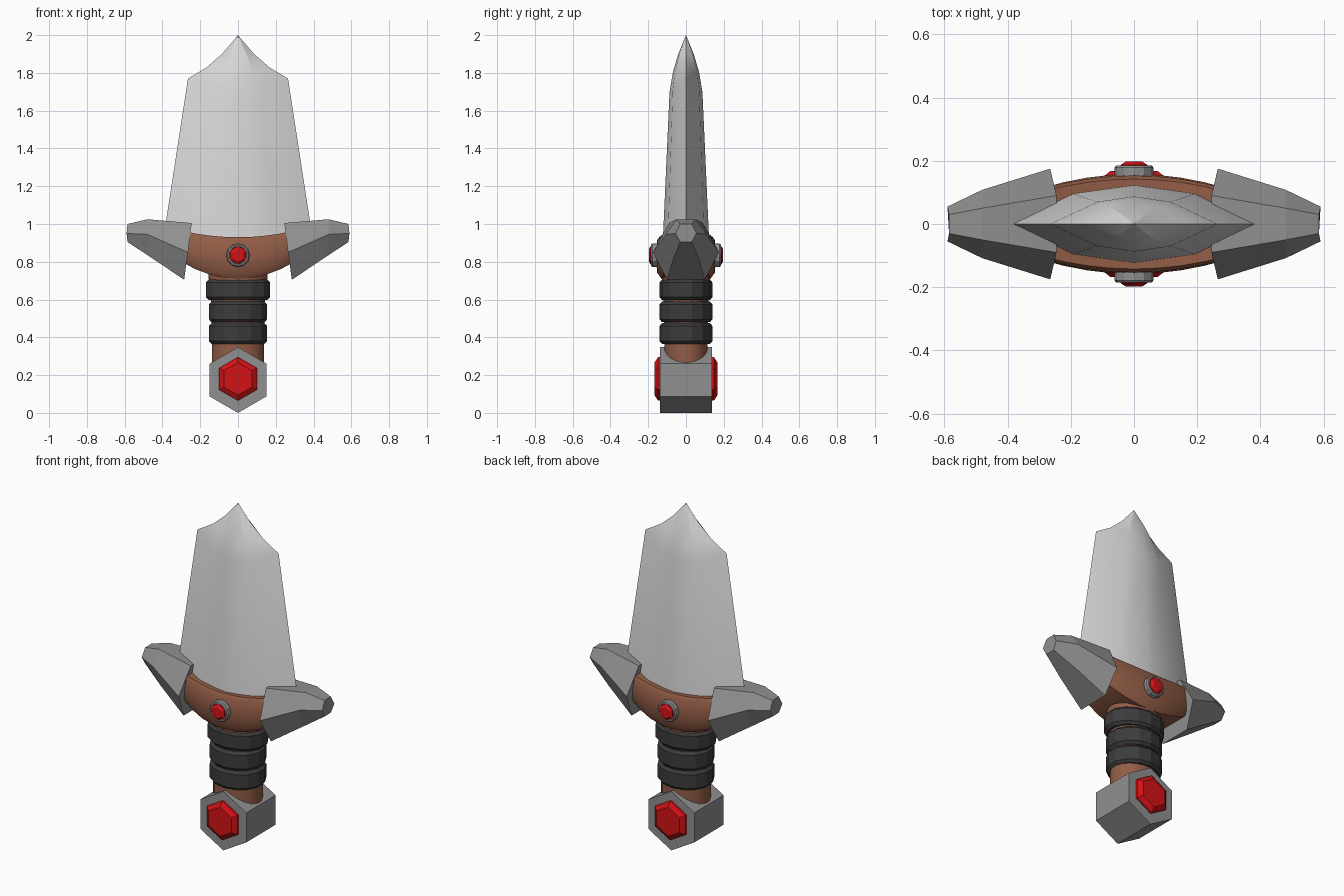
import bpy, bmesh, math

cube = bpy.data.objects.get("Cube")
if cube:
    bpy.data.objects.remove(cube, do_unlink=True)


def material(name, rgb):
    m = bpy.data.materials.new(name)
    m.use_nodes = True
    color = (*rgb, 1)
    m.diffuse_color = color
    m.node_tree.nodes["Principled BSDF"].inputs["Base Color"].default_value = color
    return m


BLADE = material("bright steel", (0.68, 0.68, 0.68))
STEEL = material("grey steel", (0.28, 0.28, 0.28))
BROWN = material("brown leather", (0.29, 0.11, 0.062))
WRAP = material("black wrap", (0.045, 0.045, 0.045))
RED = material("red gem", (0.65, 0.006, 0.008))


def loft(name, rings, mat, smooth=None):
    """Skin a row of equal-length point rings and cap both ends."""
    bm = bmesh.new()
    rows = [[bm.verts.new(p) for p in ring] for ring in rings]
    n = len(rows[0])
    for a, b in zip(rows, rows[1:]):
        for i in range(n):
            j = (i + 1) % n
            bm.faces.new((a[i], a[j], b[j], b[i]))
    bm.faces.new(rows[0])
    bm.faces.new(rows[-1])
    bmesh.ops.remove_doubles(bm, verts=bm.verts, dist=0.0001)
    bmesh.ops.recalc_face_normals(bm, faces=bm.faces)
    mesh = bpy.data.meshes.new(name)
    bm.to_mesh(mesh)
    bm.free()
    mesh.materials.append(mat)
    if smooth:
        mesh.polygons.foreach_set("use_smooth", [True] * len(mesh.polygons))
        mesh.set_sharp_from_angle(angle=math.radians(smooth))
    obj = bpy.data.objects.new(name, mesh)
    bpy.context.collection.objects.link(obj)
    return obj


def lathe(name, profile, mat, depth, sides, smooth=None):
    """Upright oval part from (half width, z) pairs."""
    angles = [math.tau * (i + 0.5) / sides for i in range(sides)]
    rings = [[(r * math.cos(a), r * depth * math.sin(a), z) for a in angles]
             for r, z in profile]
    return loft(name, rings, mat, smooth)


def disc(name, z, rx, rz, steps, mat, sides=6):
    """Front-to-back part with a point upward, from (scale, y) steps."""
    angles = [math.tau * i / sides + math.pi / 2 for i in range(sides)]
    k = 1 / math.cos(math.pi / 6) if sides == 6 else 1
    rings = [[(s * rx * k * math.cos(a), y, z + s * rz * math.sin(a)) for a in angles]
             for s, y in steps]
    return loft(name, rings, mat)


# Blade: eight-sided section, tapering to a concave point
def blade_ring(z, edge, mid, mid_y, ridge, drop):
    return [(edge, 0, z), (mid, mid_y, z + drop), (0, ridge, z + drop * 1.2),
            (-mid, mid_y, z + drop), (-edge, 0, z), (-mid, -mid_y, z + drop),
            (0, -ridge, z + drop * 1.2), (mid, -mid_y, z + drop)]


loft("blade", [
    blade_ring(0.86, 0.405, 0.20, 0.098, 0.125, 0),
    blade_ring(1.77, 0.265, 0.115, 0.070, 0.087, -0.06),
    blade_ring(1.83, 0.165, 0.08, 0.058, 0.069, -0.02),
    blade_ring(1.90, 0.085, 0.045, 0.034, 0.041, 0),
    blade_ring(1.95, 0.042, 0.022, 0.017, 0.021, 0),
    blade_ring(2.0, 0, 0, 0, 0, 0)], BLADE, 25)

# Guard: curved leather band with a lens-shaped plan
rings = []
for i in range(13):
    x = -0.45 + 0.075 * i
    h = 0.158 * (1 - (x / 0.55) ** 2)
    low, high = 0.71 + x * x, 0.93 + 0.38 * x * x
    side = [(0.82, 0), (0.97, 0.15), (1, 0.5), (0.97, 0.93), (0.9, 1)]
    outline = side + [(-w, t) for w, t in reversed(side)]
    rings.append([(x, w * h, low + t * (high - low)) for w, t in outline])
loft("guard_band", rings, BROWN, 35)


# Guard tips: faceted steel claws
def claw_ring(top, side, bottom):
    pts = [top, side, bottom]
    return pts + [(x, -y, z) for x, y, z in reversed(pts)]


for label, s in (("left", 1), ("right", -1)):
    rings = [
        claw_ring((0.245, 0.09, 1.005), (0.265, 0.175, 0.85), (0.285, 0.10, 0.705)),
        claw_ring((0.48, 0.05, 1.025), (0.48, 0.108, 0.945), (0.46, 0.065, 0.822)),
        claw_ring((0.585, 0.03, 1.0), (0.59, 0.055, 0.95), (0.585, 0.03, 0.905))]
    loft(label + "_guard_tip", [[(s * x, y, z) for x, y, z in r] for r in rings], STEEL)

# Grip and its three wraps
lathe("grip", [(0.14, 0.25), (0.14, 0.40), (0.145, 0.60), (0.16, 0.74)],
      BROWN, 0.83, 20, 40)
for i, (low, high, r) in enumerate([(0.365, 0.475, 0.158), (0.48, 0.59, 0.158),
                                    (0.598, 0.705, 0.175)]):
    lathe(f"grip_wrap_{i + 1}",
          [(r - 0.015, low), (r, low + 0.015), (r, high - 0.015), (r - 0.015, high)],
          WRAP, 0.14 / r, 14)

# Pommel
disc("pommel", 0.174, 0.15, 0.174, [(1, -0.137), (1, 0.137)], STEEL)

# Gems and settings on front and back
for label, s in (("front", -1), ("back", 1)):
    disc(label + "_pommel_gem", 0.18, 0.10, 0.115,
         [(1, s * 0.12), (1, s * 0.148), (0.75, s * 0.167)], RED)
    disc(label + "_gem_setting", 0.834, 0.062, 0.062,
         [(1, s * 0.13), (1, s * 0.178), (0.9, s * 0.185), (0.78, s * 0.185),
          (0.74, s * 0.175)], STEEL, 12)
    disc(label + "_guard_gem", 0.834, 0.042, 0.049,
         [(1, s * 0.16), (1, s * 0.187), (0.65, s * 0.197)], RED)
